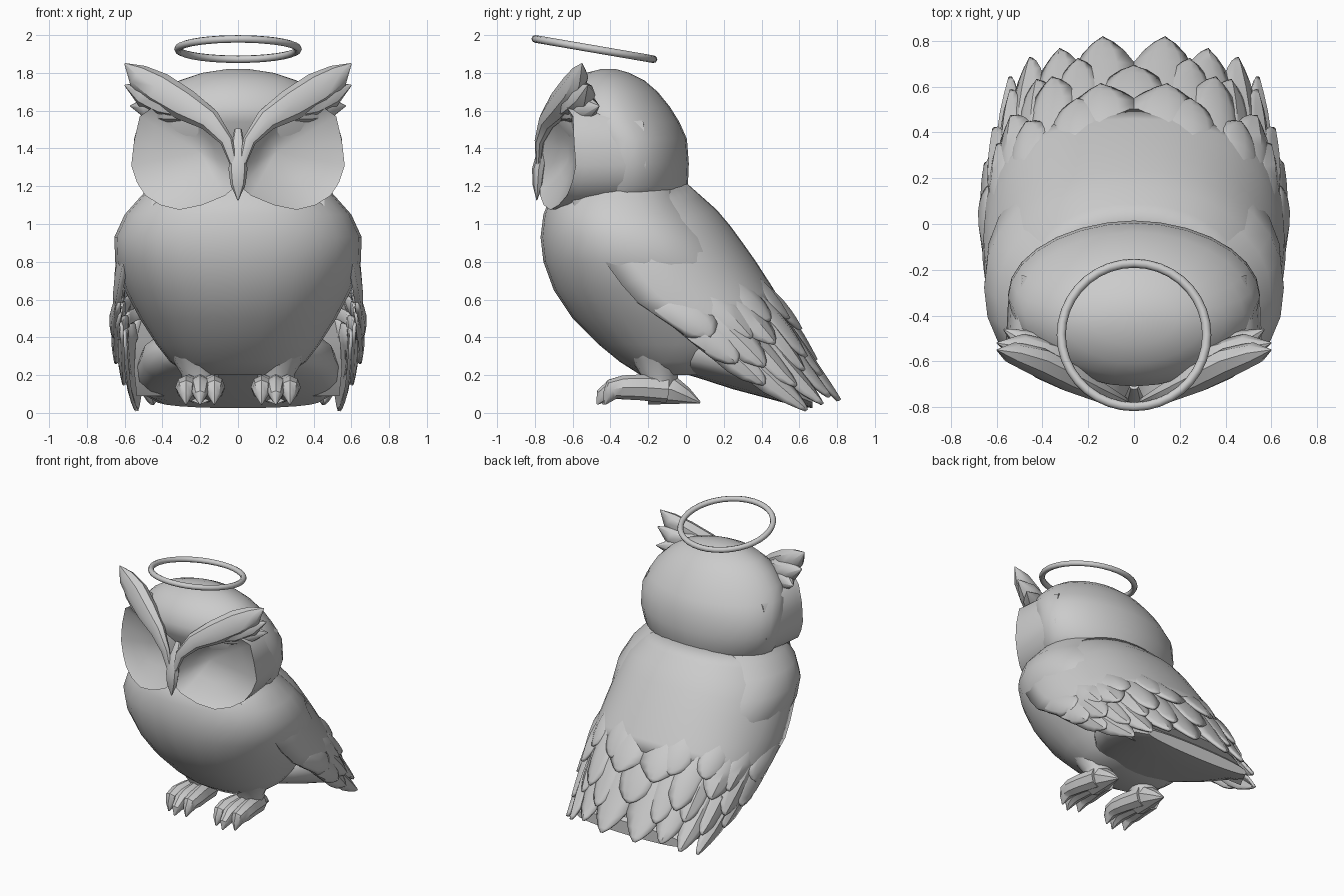
import bpy, bmesh, math
from mathutils import Vector

def finish(name, verts, faces, angle=40):
    me = bpy.data.meshes.new(name)
    me.from_pydata([tuple(v) for v in verts], [], faces)
    bm = bmesh.new()
    bm.from_mesh(me)
    bmesh.ops.remove_doubles(bm, verts=bm.verts, dist=0.0005)
    bmesh.ops.recalc_face_normals(bm, faces=bm.faces)
    bm.to_mesh(me)
    bm.free()
    ob = bpy.data.objects.new(name, me)
    bpy.context.collection.objects.link(ob)
    bpy.ops.object.select_all(action='DESELECT')
    bpy.context.view_layer.objects.active = ob
    ob.select_set(True)
    bpy.ops.object.shade_smooth_by_angle(angle=math.radians(angle))
    return ob

def grid(rows, closed):
    n = len(rows[0])
    return [(i*n+j, i*n+(j+1) % n, (i+1)*n+(j+1) % n, (i+1)*n+j)
            for i in range(len(rows)-1) for j in range(n if closed else n-1)]

def loft(name, rings, angle=40):
    n, m = len(rings[0]), len(rings)
    faces = grid(rings, True) + [tuple(range(n)), tuple(range((m-1)*n, m*n))]
    return finish(name, [v for r in rings for v in r], faces, angle)

def slices(name, table, e=0.9, n=28):
    """Loft horizontal rings: z, front y, back y, half width."""
    sg = lambda v: math.copysign(abs(v)**e, v)
    rings = []
    for z, f, b, w in table:
        rings.append([(w*sg(math.cos(2*math.pi*k/n)),
                       (f+b)/2 + (b-f)/2*sg(math.sin(2*math.pi*k/n)), z) for k in range(n)])
    return loft(name, rings)

def limb(name, pts, radii, flat=1.0, up=(0, 1, 0), n=8):
    """Tube through pts; radii across, times flat along 'up'."""
    P = [Vector(p) for p in pts]
    rings = []
    for i, p in enumerate(P):
        d = (P[min(i+1, len(P)-1)] - P[max(i-1, 0)]).normalized()
        s = d.cross(Vector(up)).normalized()
        t = s.cross(d)
        rings.append([p + radii[i]*(s*math.cos(2*math.pi*k/n) + flat*t*math.sin(2*math.pi*k/n))
                      for k in range(n)])
    return loft(name, rings)

# Body and head
slices("body", [(0.20, -0.24, 0.12, 0.26), (0.27, -0.35, 0.28, 0.36), (0.36, -0.46, 0.36, 0.43),
                (0.50, -0.60, 0.42, 0.52), (0.65, -0.70, 0.39, 0.60), (0.80, -0.755, 0.31, 0.65),
                (0.93, -0.77, 0.21, 0.655), (1.05, -0.755, 0.10, 0.60), (1.14, -0.72, 0.02, 0.52),
                (1.25, -0.60, -0.05, 0.42)])
slices("head", [(1.08, -0.62, -0.10, 0.40), (1.14, -0.62, -0.02, 0.47), (1.20, -0.62, 0.01, 0.515),
                (1.32, -0.62, 0.015, 0.55), (1.45, -0.64, 0.005, 0.55), (1.54, -0.71, -0.035, 0.525),
                (1.62, -0.71, -0.085, 0.48), (1.70, -0.67, -0.15, 0.40), (1.76, -0.61, -0.22, 0.31),
                (1.80, -0.53, -0.30, 0.19), (1.82, -0.45, -0.37, 0.06)], 1.04)

# Wing and tail surface: spine y, spine z, edge y, edge z, half width
ROWS = [(0.0, 1.20, -0.60, 1.12, 0.49), (0.18, 1.04, -0.47, 0.86, 0.64), (0.34, 0.82, -0.28, 0.60, 0.665),
        (0.45, 0.65, -0.05, 0.45, 0.65), (0.55, 0.48, 0.14, 0.29, 0.62), (0.67, 0.27, 0.34, 0.12, 0.59),
        (0.81, 0.065, 0.56, -0.025, 0.55)]

def surf(u, a):
    u, a = min(max(u, 0), 6), min(max(a, -1), 1)
    i = min(int(u), 5)
    sy, sz, ey, ez, w = [p + (q-p)*(u-i) for p, q in zip(ROWS[i], ROWS[i+1])]
    c = max(math.cos(a*math.pi/2), 0)**0.85
    x = math.copysign(abs(math.sin(a*math.pi/2))**0.88, a)*w
    return Vector((x, ey+(sy-ey)*c, ez+(sz-ez)*c))

def normal(u, a):
    a = max(-0.93, min(0.93, a))
    u = min(u, 5.8)
    return (surf(u, a+0.06)-surf(u, a-0.06)).cross(surf(u+0.15, a)-surf(u-0.15, a)).normalized()

def thicken(ob, t):
    m = ob.modifiers.new("thickness", 'SOLIDIFY')
    m.thickness, m.offset = t, 0

# Smooth upper wings, front edges tucked into the chest
cape = []
for k in range(9):
    u = k*0.425
    row = [surf(u, a/12) for a in range(-12, 13)]
    tuck = max(0, 1-u/3.2)*0.13
    for j in (0, 24):
        row[j].x *= 1-tuck
    for j in (1, 23):
        row[j].x *= 1-tuck*0.35
    cape.append(row)
thicken(finish("wing_cape", [v for r in cape for v in r], grid(cape, False), 60), 0.03)

# Solid core under the tail feathers, and the rounded underside
core = []
for u, lim in ((1.8, 0.45), (2.5, 0.5), (3.2, 0.6), (4, 0.72), (4.7, 0.82), (5.4, 0.88)):
    core.append([surf(u, a*lim/8) - normal(u, a*lim/8)*0.03 for a in range(-8, 9)])
loft("tail_core", core)
under = []
for y, z0, z1, w in ((-0.05, 0.22, 0.42, 0.30), (0.08, 0.18, 0.46, 0.42), (0.25, 0.125, 0.46, 0.51),
                     (0.42, 0.08, 0.38, 0.54), (0.55, 0.045, 0.24, 0.53), (0.67, 0.025, 0.12, 0.44)):
    under.append([(w*math.cos(k*math.pi/12), y, (z0+z1)/2 + (z1-z0)/2 *
                   math.copysign(abs(math.sin(k*math.pi/12))**0.7, math.sin(k*math.pi/12))) for k in range(24)])
loft("tail_underside", under)

# Overlapping feathers lying on the wing surface
SHAPE = [(0, 0.75), (0.25, 0.95), (0.5, 1.0), (0.7, 0.92), (0.85, 0.66), (0.95, 0.33), (1, 0.05)]

def feather(name, u0, u1, a, w, lift):
    rows = []
    for t, k in SHAPE:
        u = u0 + (u1-u0)*t
        row = []
        for s in (-1, -0.5, 0, 0.5, 1):
            b = a + s*w*k
            h = -0.035*(1-t) + lift*t + 0.03*(1-abs(s))*math.sin(math.pi*min(1, t*0.8+0.1))
            row.append(surf(u, b) + normal(u, b)*h)
        rows.append(row)
    thicken(finish(name, [v for r in rows for v in r], grid(rows, False), 35), 0.018)

LAYERS = [("tail_feather", 3.4, [(0.13, 6.0), (0.36, 5.85), (0.58, 5.95), (0.82, 5.95)], 0.145, 0.0),
          ("mid_feather", 3.0, [(0.0, 5.0), (0.24, 5.35), (0.47, 5.1), (0.70, 5.35), (0.90, 5.0)], 0.13, 0.012),
          ("wing_feather", 2.5, [(0.12, 4.25), (0.36, 4.85), (0.60, 4.3), (0.80, 4.65), (0.93, 4.3)], 0.14, 0.03),
          ("covert_feather", 2.1, [(0.22, 3.9), (0.48, 3.75), (0.72, 3.95), (0.92, 3.5)], 0.14, 0.02)]
for name, u0, items, w, lift in LAYERS:
    for a, u1 in items:
        for s in ((1, -1) if a else (1,)):
            feather(name, u0, u1, a*s, w, lift)

# Concave face discs: rim outline in x, z
RIM = [(0.01, 1.30), (0.05, 1.43), (0.13, 1.54), (0.28, 1.63), (0.42, 1.64), (0.52, 1.57), (0.55, 1.44),
       (0.565, 1.31), (0.535, 1.22), (0.49, 1.15), (0.41, 1.10), (0.31, 1.075), (0.19, 1.10), (0.07, 1.15),
       (0.01, 1.20)]
for s in (1, -1):
    rings = []
    for k, depth, back in ((0.85, 0, 0.40), (0.95, 0, 0.25), (0.985, 0, 0.05), (1, 0, 0), (0.95, 0.015, 0),
                           (0.75, 0.06, 0), (0.5, 0.105, 0), (0.25, 0.135, 0), (0.03, 0.14, 0)):
        ring = []
        for x, z in RIM:
            cx, cz = (0.20, 1.38) if not back else (0.28, 1.34)
            px, pz = cx+(x-cx)*k, cz+(z-cz)*k
            y = -0.775 + 0.60*px*px + 0.12*max(0, pz-1.45)
            ring.append((s*px, y+depth+back, pz))
        rings.append(ring)
    loft("face_disc", rings, 50)

    # Brow ridge sweeping into a tuft of pointed feathers
    limb("brow", [(s*0.01, -0.785, 1.27), (s*0.06, -0.775, 1.44), (s*0.15, -0.735, 1.55), (s*0.28, -0.67, 1.63),
                  (s*0.42, -0.60, 1.715), (s*0.53, -0.565, 1.785), (s*0.60, -0.55, 1.85)],
         [0.012, 0.035, 0.06, 0.085, 0.09, 0.065, 0.003], 0.75)
    limb("ear_tuft", [(s*0.22, -0.67, 1.59), (s*0.38, -0.59, 1.65), (s*0.50, -0.54, 1.69), (s*0.60, -0.52, 1.735)],
         [0.05, 0.095, 0.07, 0.003], 0.9)
    limb("ear_tuft", [(s*0.22, -0.65, 1.59), (s*0.36, -0.59, 1.61), (s*0.47, -0.52, 1.615), (s*0.57, -0.46, 1.625)],
         [0.05, 0.08, 0.07, 0.003], 0.9)

    # Legs, toes and hind claws
    limb("thigh", [(s*0.22, -0.17, 0.42), (s*0.21, -0.15, 0.30), (s*0.20, -0.14, 0.21), (s*0.20, -0.14, 0.13)],
         [0.17, 0.14, 0.10, 0.09], 1.0, n=12)
    for dx, y in ((-0.075, -0.44), (0, -0.47), (0.075, -0.43)):
        x = 0.2 + dx
        limb("toe", [(s*(0.2+dx*0.5), -0.10, 0.125), (s*(0.2+dx*0.8), -0.24, 0.135), (s*x, -0.33, 0.135),
                     (s*x, -0.39, 0.125), (s*x, y+0.025, 0.09), (s*x, y, 0.045)],
             [0.065, 0.062, 0.058, 0.05, 0.034, 0.004], 1.1, (0, 0, 1))
    limb("hind_toe", [(s*0.2, -0.20, 0.125), (s*0.2, -0.08, 0.125), (s*0.2, 0.0, 0.09), (s*0.2, 0.075, 0.055)],
         [0.08, 0.08, 0.045, 0.005], 1.0, (0, 0, 1))

# Beak
limb("beak", [(0, -0.71, 1.50), (0, -0.755, 1.40), (0, -0.78, 1.29), (0, -0.785, 1.21), (0, -0.79, 1.125)],
     [0.02, 0.04, 0.05, 0.04, 0.003], 0.7)

# Halo
bpy.ops.mesh.primitive_torus_add(location=(0, -0.485, 1.926), rotation=(-0.17, 0, 0), major_radius=0.318,
                                 minor_radius=0.02, major_segments=36, minor_segments=8)
bpy.context.object.name = "halo"
bpy.ops.object.shade_smooth_by_angle(angle=math.radians(50))
